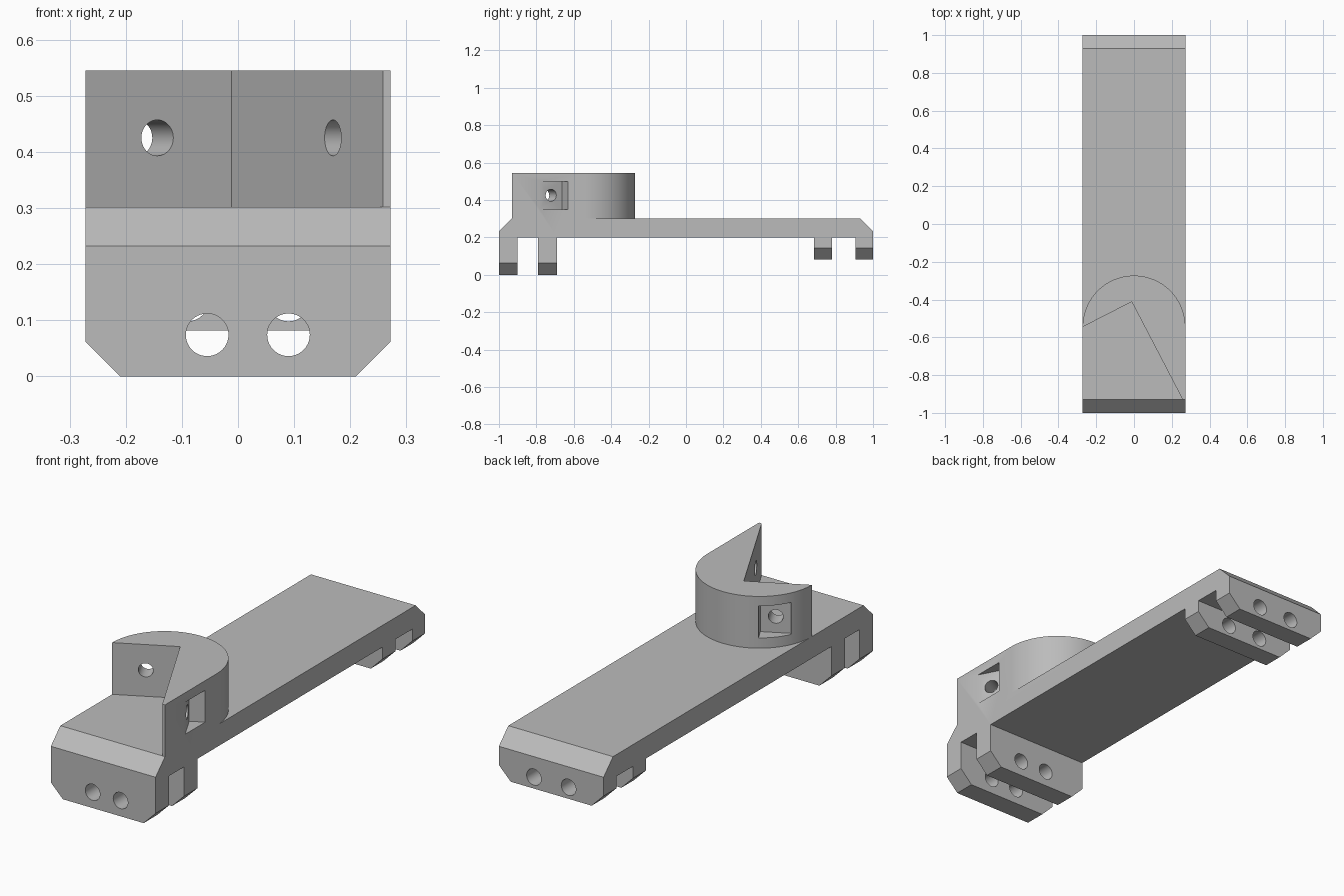
import bpy
import bmesh
from math import sin, cos, pi
from mathutils import Matrix, Vector

if "Cube" in bpy.data.objects:
    bpy.data.objects.remove(bpy.data.objects["Cube"])

grey = bpy.data.materials.new("light grey plastic")
grey.use_nodes = True
grey.diffuse_color = (0.5, 0.5, 0.5, 1)
grey.node_tree.nodes["Principled BSDF"].inputs["Base Color"].default_value = (0.5, 0.5, 0.5, 1)

HALF = 0.272      # half width of the whole bracket
UNDER, DECK, TOP = 0.2, 0.302, 0.545


def finish(name, bm):
    bmesh.ops.recalc_face_normals(bm, faces=bm.faces)
    mesh = bpy.data.meshes.new(name)
    bm.to_mesh(mesh)
    bm.free()
    mesh.materials.append(grey)
    ob = bpy.data.objects.new(name, mesh)
    bpy.context.collection.objects.link(ob)
    return ob


def prism(name, outline, place, depth):
    """Extrude a 2D outline; place() turns an outline point into 3D."""
    bm = bmesh.new()
    face = bm.faces.new([bm.verts.new(place(a, b)) for a, b in outline])
    moved = bmesh.ops.extrude_face_region(bm, geom=[face])["geom"]
    bmesh.ops.translate(bm, vec=depth, verts=[v for v in moved if isinstance(v, bmesh.types.BMVert)])
    return finish(name, bm)


def cylinder(name, start, end, radius):
    start, end = Vector(start), Vector(end)
    turn = (end - start).to_track_quat("Z", "Y").to_matrix().to_4x4()
    bm = bmesh.new()
    bmesh.ops.create_cone(bm, cap_ends=True, segments=40, radius1=radius, radius2=radius,
                          depth=(end - start).length,
                          matrix=Matrix.Translation((start + end) / 2) @ turn)
    return finish(name, bm)


def combine(target, tools, operation):
    """Apply a boolean for each tool, then remove the tool."""
    bpy.context.view_layer.objects.active = target
    for tool in tools:
        mod = target.modifiers.new(tool.name, "BOOLEAN")
        mod.operation, mod.solver, mod.object = operation, "EXACT", tool
        bpy.ops.object.modifier_apply(modifier=mod.name)
        bpy.data.objects.remove(tool)


# Long deck plate with sloped ends
end_profile = [(-1, UNDER), (1, UNDER), (1, 0.232), (0.93, DECK), (-0.93, DECK), (-1, 0.232)]
bracket = prism("mounting_bracket", end_profile, lambda y, z: (-HALF, y, z), (2 * HALF, 0, 0))


# Clamp legs with chamfered lower corners, in pairs at each end
def leg(name, y, thick, bottom):
    right = [(0.21, bottom), (HALF, bottom + 0.062), (HALF, UNDER + 0.02)]
    outline = right + [(-x, z) for x, z in reversed(right)]
    return prism(name, outline, lambda x, z: (x, y, z), (0, thick, 0))


legs = [leg("front_outer_leg", -1, 0.1, 0), leg("front_inner_leg", -0.79, 0.1, 0),
        leg("back_inner_leg", 0.685, 0.095, 0.082), leg("back_outer_leg", 0.905, 0.095, 0.082)]

# Round-backed holder with a right-angled notch facing the front
notch = Vector((-0.012, -0.412))
along = Vector((0.461, -0.887))       # direction of the long notch wall
side = Vector((0.887, 0.461))         # direction of its outward normal
arc = [(HALF * cos(i * pi / 48), -0.545 + HALF * sin(i * pi / 48)) for i in range(49)]
holder_outline = [(0.258, -0.93), (HALF, -0.93)] + arc + [tuple(notch)]
holder = prism("corner_holder", holder_outline, lambda x, y: (x, y, DECK - 0.03),
               (0, 0, TOP - DECK + 0.03))
combine(bracket, legs + [holder], "UNION")

# Bolt holes through the legs
cutters = []
for xs, z, y0, y1 in [((-0.055, 0.09), 0.074, -1.1, -0.6), ((-0.09, 0.09), 0.136, 0.6, 1.1)]:
    cutters += [cylinder("leg_hole", (x, y0, z), (x, y1, z), 0.038) for x in xs]


# Screw hole and square nut pocket through each notch wall
def screw_cut(wall, out, distance):
    spot = notch + wall * distance
    at = lambda p, z: (p.x, p.y, z)
    hole = cylinder("screw_hole", at(spot - out * 0.05, 0.425), at(spot + out * 0.16, 0.425), 0.032)
    corners = [(-0.066, 0.082), (0.066, 0.082), (0.066, 0.3), (-0.066, 0.3)]
    pocket = prism("nut_pocket", corners, lambda a, b: at(spot + wall * a + out * b, 0.35), (0, 0, 0.15))
    return [hole, pocket]


cutters += screw_cut(along, side, 0.392)
cutters += screw_cut(-side, -along, 0.148)
combine(bracket, cutters, "DIFFERENCE")

# Merge coplanar faces, then smooth only the curved walls
bm = bmesh.new()
bm.from_mesh(bracket.data)
bmesh.ops.remove_doubles(bm, verts=bm.verts, dist=0.0002)
bmesh.ops.dissolve_limit(bm, angle_limit=0.005, verts=bm.verts, edges=bm.edges)
bm.to_mesh(bracket.data)
bm.free()
bpy.ops.object.select_all(action="DESELECT")
bracket.select_set(True)
bpy.context.view_layer.objects.active = bracket
bpy.ops.object.shade_smooth_by_angle(angle=0.5)
